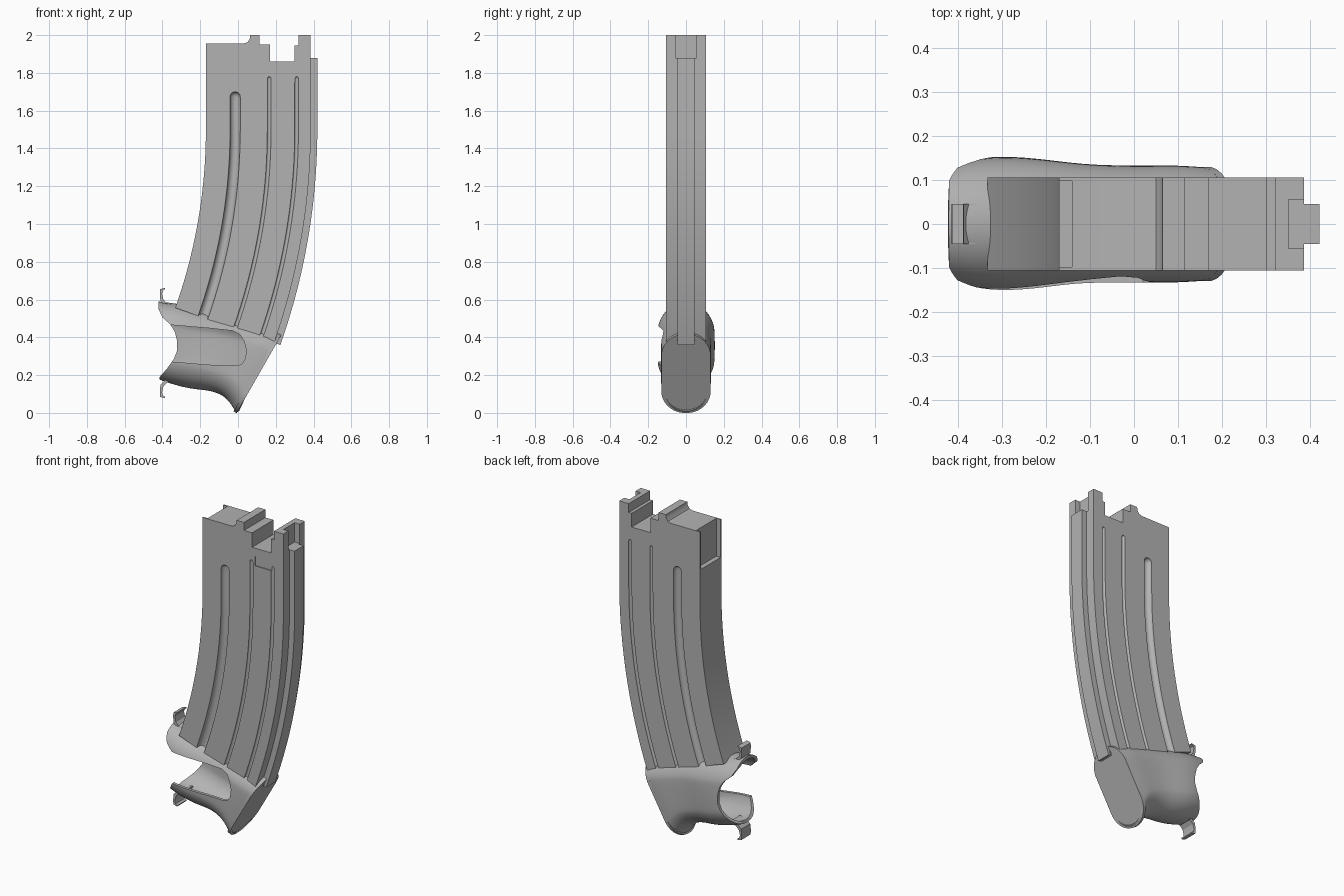
import bpy, bmesh
from math import sin, cos, pi, sqrt
from mathutils import Vector

if "Cube" in bpy.data.objects:
    bpy.data.objects.remove(bpy.data.objects["Cube"])

grey = bpy.data.materials.new("matte_grey")
grey.use_nodes = True
COL = (0.45, 0.45, 0.45, 1)
grey.diffuse_color = COL
grey.node_tree.nodes["Principled BSDF"].inputs["Base Color"].default_value = COL

BEND_Z, BEND_R = 1.5, 3.0   # the body is straight above BEND_Z, an arc below
BOTTOM = 0.48


def loft(name, rings, caps=True):
    """Skin a list of equal-length closed rings."""
    bm = bmesh.new()
    rows = [[bm.verts.new(p) for p in ring] for ring in rings]
    n = len(rows[0])
    for a, b in zip(rows, rows[1:]):
        for i in range(n):
            bm.faces.new((a[i], a[(i + 1) % n], b[(i + 1) % n], b[i]))
    if caps:
        bm.faces.new(rows[0])
        bm.faces.new(rows[-1])
    bmesh.ops.recalc_face_normals(bm, faces=bm.faces)
    me = bpy.data.meshes.new(name)
    bm.to_mesh(me)
    bm.free()
    me.materials.append(grey)
    ob = bpy.data.objects.new(name, me)
    bpy.context.collection.objects.link(ob)
    return ob


def prism(name, profile, y0, y1):
    """Extrude an xz profile along y."""
    return loft(name, [[(x, y, z) for x, z in profile] for y in (y0, y1)])


def box(name, x0, x1, y0, y1, z0, z1):
    return prism(name, [(x0, z0), (x1, z0), (x1, z1), (x0, z1)], y0, y1)


def bent(x, y, s):
    """Place a plan point at height s along the curved body."""
    if s >= BEND_Z:
        return (x, y, s)
    a = (BEND_Z - s) / BEND_R
    return (-BEND_R + (x + BEND_R) * cos(a), y, BEND_Z - (x + BEND_R) * sin(a))


def stations(top, bottom):
    count = 20
    return [top] + [BEND_Z + (bottom - BEND_Z) * i / count for i in range(count + 1)]


def sweep(name, plan, top, bottom=BOTTOM):
    return loft(name, [[bent(x, y, s) for x, y in plan] for s in stations(top, bottom)])


def channel(name, x, y, r, top, bottom):
    """Round rod with a domed top that follows the body's bend."""
    levels = [(top - r * (1 - cos(k * pi / 12)), sin(k * pi / 12)) for k in range(1, 7)]
    levels += [(s, 1) for s in stations(top - 2 * r, bottom)]
    ring = [(cos(i * pi / 8) * r, sin(i * pi / 8) * r) for i in range(16)]
    return loft(name, [[bent(x + u * f, y + v * f, s) for u, v in ring] for s, f in levels])


def apply_all(ob):
    bpy.context.view_layer.update()
    dg = bpy.context.evaluated_depsgraph_get()
    me = bpy.data.meshes.new_from_object(ob.evaluated_get(dg))
    ob.modifiers.clear()
    ob.data = me


def cut(ob, tool):
    mod = ob.modifiers.new("cut", "BOOLEAN")
    mod.operation, mod.solver, mod.object = "DIFFERENCE", "EXACT", tool
    apply_all(ob)
    bpy.data.objects.remove(tool)


def smooth(ob, angle=0.6):
    bpy.ops.object.select_all(action="DESELECT")
    ob.select_set(True)
    bpy.context.view_layer.objects.active = ob
    bpy.ops.object.shade_smooth_by_angle(angle=angle)


def mirror_y(half):
    return half + [(x, -y) for x, y in reversed(half)]


# Curved body with its narrow spine
body = sweep("magazine_body", mirror_y(
    [(-0.17, 0.105), (0.385, 0.105), (0.385, 0.045), (0.42, 0.045)]), 2.0)

# Well at the top, keeping material behind the side channels
well = sweep("well_cutter", mirror_y(
    [(-0.16, 0.082), (-0.155, 0.092), (-0.145, 0.097), (0.30, 0.097), (0.335, 0.085),
     (0.36, 0.068), (0.378, 0.045), (0.384, 0.035), (0.405, 0.035), (0.411, 0.028)]), 2.1, 1.6)
CHANNELS = [(-0.015, 0.027, 1.70), (0.165, 0.01, 1.78), (0.31, 0.01, 1.78)]
for x, r, top in CHANNELS:
    for side in (-1, 1):
        cut(well, channel("rib", x, side * 0.105, r + 0.009, top + 0.009, 1.55))
cut(body, well)
for x, r, top in CHANNELS:
    for side in (-1, 1):
        cut(body, channel("groove", x, side * 0.105, r, top, BOTTOM - 0.05))

# Stepped lips along the top edge
lip = [(-0.3, 1.955), (0.03, 1.955), (0.05, 1.962), (0.062, 1.98), (0.065, 2.0),
       (0.115, 2.0), (0.115, 1.95), (0.17, 1.95), (0.17, 1.86), (0.30, 1.86),
       (0.30, 1.945), (0.32, 1.945), (0.32, 2.0), (0.385, 2.0), (0.385, 1.88), (0.5, 1.88)]
lip = [(x, z + 0.001 if z == 2.0 else z) for x, z in lip]
cut(body, prism("lip_cutter", lip + [(0.5, 2.2), (-0.3, 2.2)], -0.3, 0.3))
cut(body, box("feed_cutter", -0.25, -0.14, -0.097, 0.097, 1.72, 2.3))
cut(body, box("spine_gap_cutter", 0.35, 0.5, -0.055, 0.055, 1.88, 2.3))
cut(body, box("catch_cutter", 0.19, 0.305, -0.2, -0.099, 1.75, 1.81))
smooth(body)


def stadium(top, bottom, w, n=32):
    """Rounded ring between two xz points with half width w."""
    t, b = Vector((top[0], 0, top[1])), Vector((bottom[0], 0, bottom[1]))
    mid, half = (t + b) / 2, (t - b).length / 2
    up = (t - b).normalized()
    ring = []
    for i in range(n):
        a = (i + 0.5) * 2 * pi / n
        h = w * sin(a) + (half - w) * (1 if sin(a) > 0 else -1)
        ring.append(mid + up * h + Vector((0, w * cos(a), 0)))
    return ring


# Flared hollow clamp under the body: upper line, lower line, half width
SECTIONS = [((0.23, 0.42), (-0.01, 0.0), 0.13), ((0.17, 0.45), (-0.045, 0.06), 0.135),
            ((0.06, 0.485), (-0.09, 0.10), 0.133), ((-0.08, 0.525), (-0.16, 0.12), 0.135),
            ((-0.20, 0.55), (-0.24, 0.125), 0.15), ((-0.32, 0.58), (-0.33, 0.145), 0.157),
            ((-0.42, 0.59), (-0.415, 0.175), 0.137)]
clamp = loft("grip_clamp", [stadium(*s) for s in SECTIONS], caps=False)
sub = clamp.modifiers.new("round", "SUBSURF")
sub.levels = sub.render_levels = 2
shell = clamp.modifiers.new("shell", "SOLIDIFY")
shell.thickness, shell.offset = 0.018, -1
apply_all(clamp)
cut(clamp, prism("mouth_cutter", [
    (-0.6, 0.56), (-0.425, 0.56), (-0.40, 0.505), (-0.36, 0.47), (-0.335, 0.43), (-0.322, 0.38),
    (-0.322, 0.33), (-0.34, 0.285), (-0.375, 0.235), (-0.415, 0.19), (-0.6, 0.19)], -0.4, 0.4))
cut(clamp, prism("side_slot_cutter", [
    (-0.6, 0.47), (-0.35, 0.465), (-0.15, 0.448), (-0.03, 0.435), (0.01, 0.415), (0.032, 0.38),
    (0.044, 0.33), (0.038, 0.285), (0.02, 0.258), (-0.01, 0.25), (-0.15, 0.255),
    (-0.36, 0.272), (-0.6, 0.275)], -0.4, -0.02))
smooth(clamp)

# Slanted end plate closing the clamp
top, bottom, w = SECTIONS[0]
axis = Vector((0.868, 0, -0.496))
plate = loft("end_plate", [[p + axis * d for p in stadium(top, bottom, w)]
                           for d in (-0.016, 0.003)])
smooth(plate)

# Small raised bar near the top of the plate
along = Vector((0.496, 0, 0.868))
centre = Vector((top[0], 0, top[1])) - along * 0.05
bar = loft("plate_bar", [[centre + along * u + axis * d + Vector((0, v, 0))
                          for u, v in ((-0.012, -0.048), (0.012, -0.048),
                                       (0.012, 0.048), (-0.012, 0.048))]
                         for d in (0, 0.008)])

# Curled strap hooks above and below the mouth
HOOK = [(-0.34, 0.572), (-0.375, 0.578), (-0.395, 0.60), (-0.402, 0.63), (-0.398, 0.648),
        (-0.385, 0.655), (-0.387, 0.662), (-0.413, 0.655), (-0.414, 0.625),
        (-0.41, 0.59), (-0.385, 0.565), (-0.34, 0.555)]
prism("upper_hook", HOOK, -0.045, 0.045)
prism("lower_hook", [(x, 0.74 - z) for x, z in HOOK], -0.045, 0.045)
